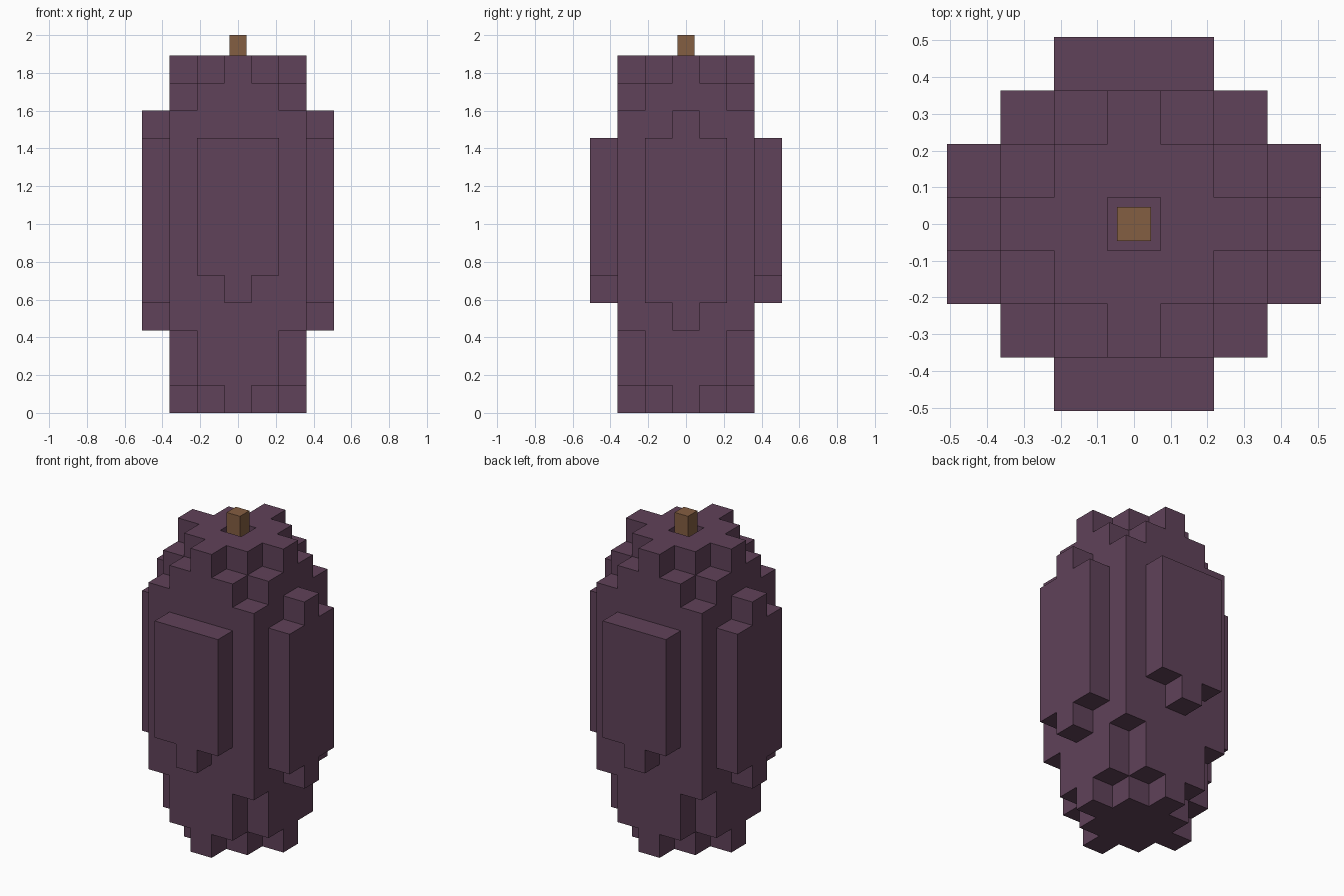
import bpy
import bmesh
import math
from mathutils import Vector

if "Cube" in bpy.data.objects:
    bpy.data.objects.remove(bpy.data.objects["Cube"])

U = 1.891 / 13  # edge of one cube cell


def material(name, rgb):
    m = bpy.data.materials.new(name)
    m.diffuse_color = (*rgb, 1.0)
    m.use_nodes = True
    m.node_tree.nodes["Principled BSDF"].inputs["Base Color"].default_value = m.diffuse_color
    return m


purple = material("plum_skin", (0.117, 0.054, 0.100))
brown = material("stem_brown", (0.231, 0.112, 0.054))

# Vertical cell range of each column, by (|i|, |j|) distance from the axis
SPANS = {
    (0, 0): (0, 12),                                    # dimple under the stem
    (1, 0): (0, 13), (0, 1): (0, 13), (1, 1): (0, 13),  # core
    (2, 0): (0, 13), (0, 2): (0, 13),                   # star points
    (2, 1): (1, 12), (1, 2): (1, 12),                   # shoulders
    (2, 2): (3, 11),                                    # corners
    (3, 0): (3, 11), (3, 1): (4, 10),                   # side panels
    (0, 3): (4, 10), (1, 3): (5, 10),                   # front and back panels
}


def make_object(name, bm, mat):
    mesh = bpy.data.meshes.new(name)
    bm.to_mesh(mesh)
    bm.free()
    mesh.materials.append(mat)
    obj = bpy.data.objects.new(name, mesh)
    bpy.context.collection.objects.link(obj)
    return obj


# Fruit body: outer faces of the stepped cell shape, merged into flat panels
cells = set()
for i in range(-3, 4):
    for j in range(-3, 4):
        lo, hi = SPANS.get((abs(i), abs(j)), (0, 0))
        cells.update((i, j, k) for k in range(lo, hi))

bm = bmesh.new()
for cell in sorted(cells):
    centre = Vector((cell[0], cell[1], cell[2] + 0.5))
    for axis in range(3):
        for sign in (-1, 1):
            n = Vector((0, 0, 0))
            n[axis] = sign
            if tuple(int(c + d) for c, d in zip(cell, n)) in cells:
                continue
            a = Vector((0, 0, 0))
            a[(axis + 1) % 3] = 0.5
            b = n.cross(a)
            mid = centre + n * 0.5
            corners = (mid + a + b, mid - a + b, mid - a - b, mid + a - b)
            bm.faces.new([bm.verts.new(p * U) for p in corners])
bmesh.ops.remove_doubles(bm, verts=bm.verts, dist=0.001)
bmesh.ops.dissolve_limit(bm, angle_limit=math.radians(1),
                         verts=bm.verts, edges=bm.edges)
bmesh.ops.recalc_face_normals(bm, faces=bm.faces)
make_object("fruit_body", bm, purple)

# Stem: thin post rising from the dimple
bottom, top, width = 12 * U, 2.0, 0.092
bm = bmesh.new()
bmesh.ops.create_cube(bm, size=1)
bmesh.ops.scale(bm, vec=(width, width, top - bottom), verts=bm.verts)
bmesh.ops.translate(bm, vec=(0, 0, (top + bottom) / 2), verts=bm.verts)
make_object("stem", bm, brown)
